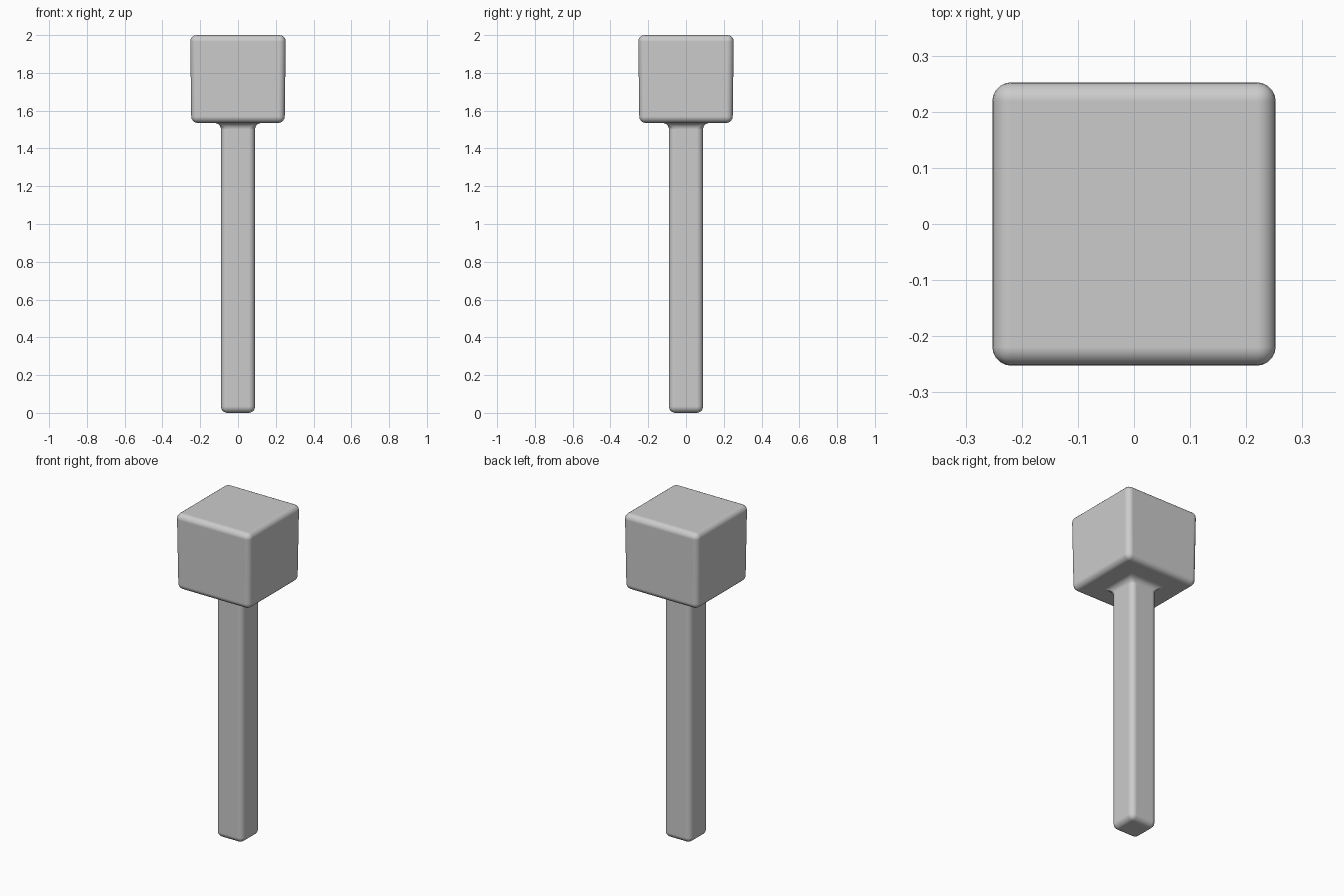
import bpy
import bmesh

cube = bpy.data.objects.get("Cube")
if cube:
    bpy.data.objects.remove(cube, do_unlink=True)

# Plain grey material
grey = bpy.data.materials.new("plain_grey")
grey.use_nodes = True
colour = (0.6, 0.6, 0.6, 1)
grey.diffuse_color = colour
grey.node_tree.nodes["Principled BSDF"].inputs["Base Color"].default_value = colour

# Square sections from the handle's foot to the head's top: half width, height
sections = [(0.09, 0), (0.09, 1.535), (0.247, 1.535), (0.253, 2)]
corners = [(-1, -1), (1, -1), (1, 1), (-1, 1)]

bm = bmesh.new()
rings = [[bm.verts.new((x * w, y * w, z)) for x, y in corners] for w, z in sections]
for low, high in zip(rings, rings[1:]):
    for i in range(4):
        j = (i + 1) % 4
        bm.faces.new((low[i], low[j], high[j], high[i]))
bm.faces.new(rings[0][::-1])
bm.faces.new(rings[-1])
bmesh.ops.recalc_face_normals(bm, faces=bm.faces[:])

mesh = bpy.data.meshes.new("mallet")
bm.to_mesh(mesh)
bm.free()
mesh.materials.append(grey)
mallet = bpy.data.objects.new("mallet", mesh)
bpy.context.collection.objects.link(mallet)

# Rounded edges, with a fillet where the handle meets the head
bevel = mallet.modifiers.new("rounded_edges", "BEVEL")
bevel.width = 0.034
bevel.segments = 5
bevel.limit_method = "ANGLE"
bevel.harden_normals = True

bpy.context.view_layer.objects.active = mallet
mallet.select_set(True)
bpy.ops.object.shade_smooth()
